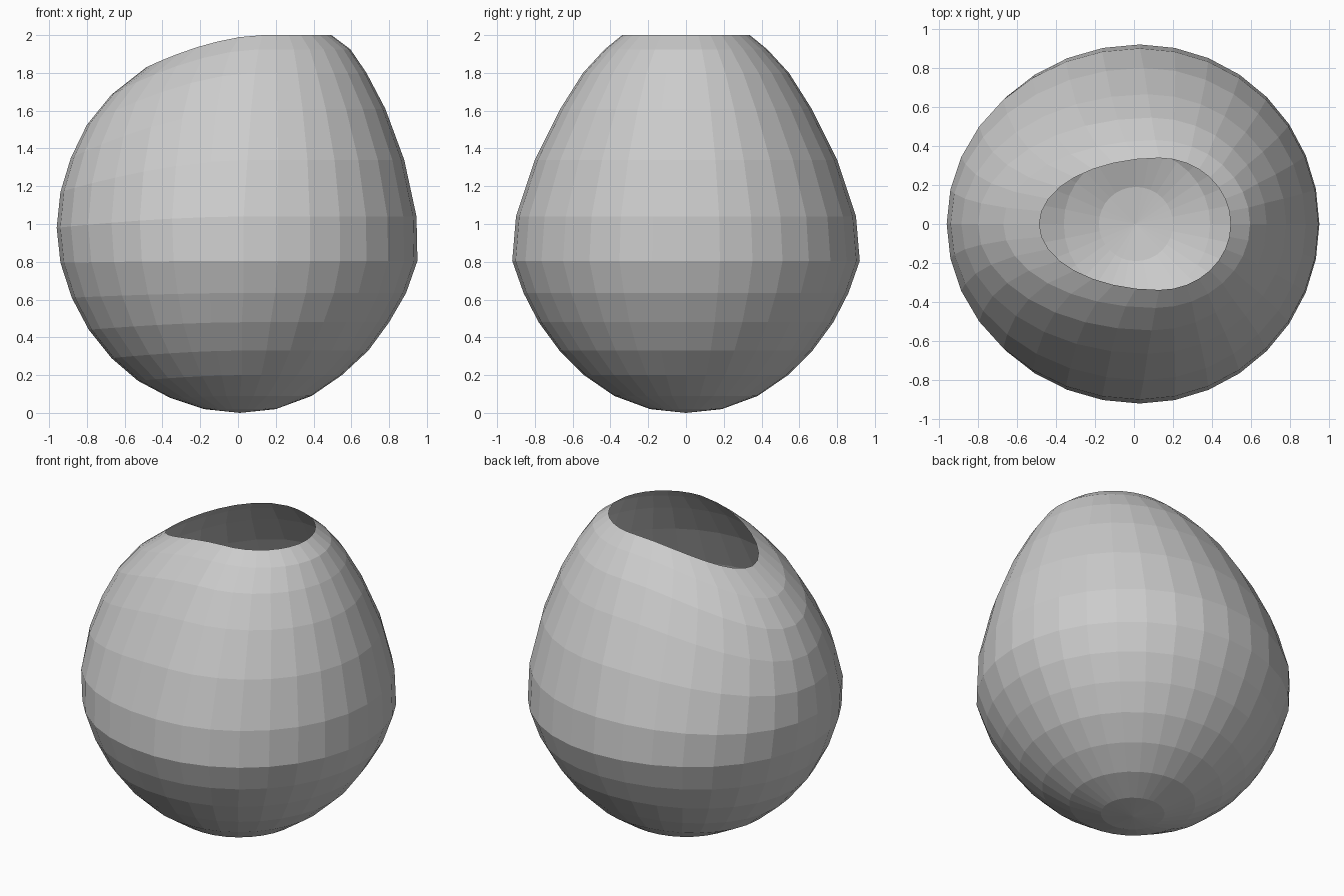
import bpy, bmesh, math

SEG = 32
# One row per ring: right x, right z, left x, left z, half depth in y, ring centre x
RINGS = [
    (0.20, 0.02, -0.18, 0.02, 0.19, 0.01),
    (0.39, 0.09, -0.36, 0.08, 0.38, 0.01),
    (0.55, 0.20, -0.53, 0.17, 0.54, 0.02),
    (0.69, 0.33, -0.67, 0.29, 0.67, 0.02),
    (0.80, 0.48, -0.79, 0.44, 0.78, 0.02),
    (0.89, 0.635, -0.88, 0.61, 0.86, 0.03),
    (0.95, 0.805, -0.94, 0.795, 0.92, 0.03),
    (0.945, 1.04, -0.96, 0.98, 0.90, 0.03),
    (0.88, 1.34, -0.94, 1.17, 0.80, 0.05),
    (0.78, 1.61, -0.885, 1.35, 0.665, 0.07),
    (0.68, 1.80, -0.80, 1.525, 0.545, 0.09),
    (0.595, 1.925, -0.67, 1.685, 0.43, 0.11),
    (0.495, 2.00, -0.485, 1.83, 0.338, 0.13),
]

bm = bmesh.new()


def add_ring(xr, zr, xl, zl, depth, xc):
    """Egg-shaped ring: level on the right half, dipping toward the left."""
    verts = []
    for i in range(SEG):
        a = 2 * math.pi * i / SEG
        c, s = math.cos(a), math.sin(a)
        if c >= 0:
            x, z = xc + (xr - xc) * c, zr
        else:
            x, z = xc + (xc - xl) * c, zr + (zl - zr) * (-c) ** 1.7
        verts.append(bm.verts.new((x, depth * s, z)))
    return verts


# Open shell: bottom fan, then bands of quads up to the rim
rings = [add_ring(*r) for r in RINGS]
pole = bm.verts.new((0.01, 0, 0))
for i in range(SEG):
    j = (i + 1) % SEG
    bm.faces.new((pole, rings[0][j], rings[0][i]))
    for lo, hi in zip(rings, rings[1:]):
        bm.faces.new((lo[i], lo[j], hi[j], hi[i]))

mesh = bpy.data.meshes.new("open_egg_shell")
bm.to_mesh(mesh)
bm.free()
shell = bpy.data.objects.new("open_egg_shell", mesh)
bpy.context.collection.objects.link(shell)
